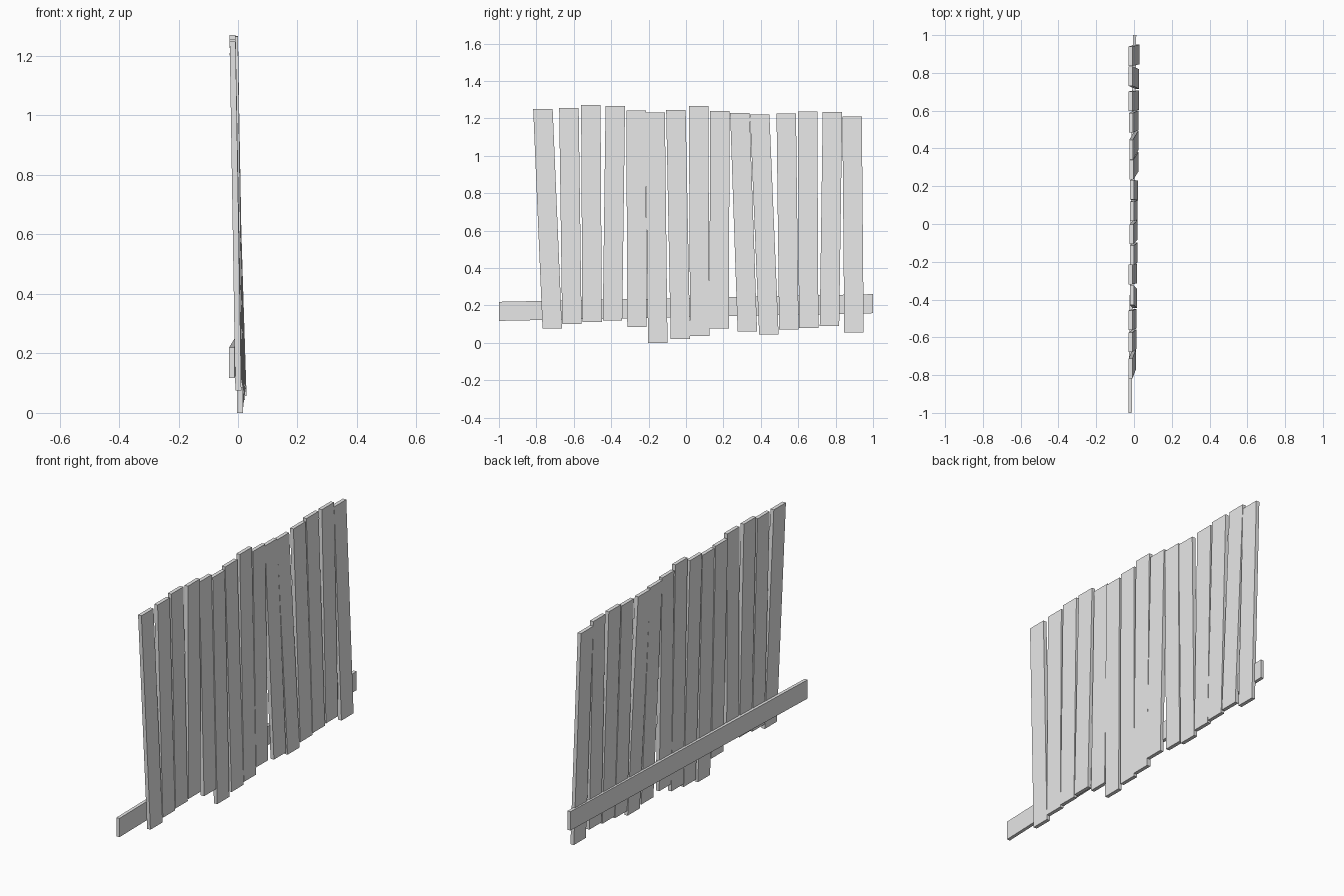
import bpy
import bmesh
from mathutils import Vector

default_cube = bpy.data.objects.get("Cube")
if default_cube:
    bpy.data.objects.remove(default_cube, do_unlink=True)

# One flat colour for all the wood
wood = bpy.data.materials.new("pale_grey_wood")
wood.use_nodes = True
colour = (0.8, 0.8, 0.8, 1)
wood.diffuse_color = colour
wood.node_tree.nodes["Principled BSDF"].inputs["Base Color"].default_value = colour


def make_board(name, start, end, half_size):
    """Box running from start to end, with half_size as its cross-section offsets."""
    start, end = Vector(start), Vector(end)
    bm = bmesh.new()
    bmesh.ops.create_cube(bm, size=2)
    # The cube's z picks the end of the board; x and y span the cross-section
    side_a, side_b = half_size
    for vert in bm.verts:
        x, y, z = vert.co
        centre = end if z > 0 else start
        vert.co = centre + Vector(side_a) * x + Vector(side_b) * y
    bmesh.ops.recalc_face_normals(bm, faces=bm.faces)
    mesh = bpy.data.meshes.new(name)
    bm.to_mesh(mesh)
    bm.free()
    mesh.materials.append(wood)
    board = bpy.data.objects.new(name, mesh)
    bpy.context.collection.objects.link(board)
    return board


# Upright planks: bottom y, top y, bottom z, top z, top x
planks = [
    (-.715, -.765, .075, 1.25, -.018),
    (-.61, -.626, .10, 1.255, -.018),
    (-.502, -.509, .11, 1.27, -.018),
    (-.393, -.378, .12, 1.265, -.01),
    (-.262, -.267, .085, 1.243, -.018),
    (-.151, -.165, 0, 1.23, -.01),
    (-.03, -.054, .02, 1.245, -.013),
    (.074, .067, .035, 1.267, -.01),
    (.177, .181, .075, 1.24, -.01),
    (.328, .288, .06, 1.228, -.013),
    (.443, .394, .043, 1.22, -.015),
    (.55, .536, .07, 1.225, -.016),
    (.656, .65, .08, 1.237, -.018),
    (.767, .783, .09, 1.235, -.018),
    (.898, .888, .056, 1.21, -.018),
]
plank_section = ((.01, 0, 0), (0, .052, 0))
for number, (low_y, high_y, low_z, high_z, high_x) in enumerate(planks, start=1):
    # The foot of each plank follows the slight turn of the rail
    low_x = .009 + low_y * .011
    make_board(f"plank_{number}", (low_x, low_y, low_z),
               (high_x, high_y, high_z), plank_section)

# Long cross rail behind the planks, rising slightly to the back
rail_section = ((.009, 0, 0), (0, 0, .051))
make_board("cross_rail", (-.021, -1, .168), (.003, 1, .209), rail_section)
